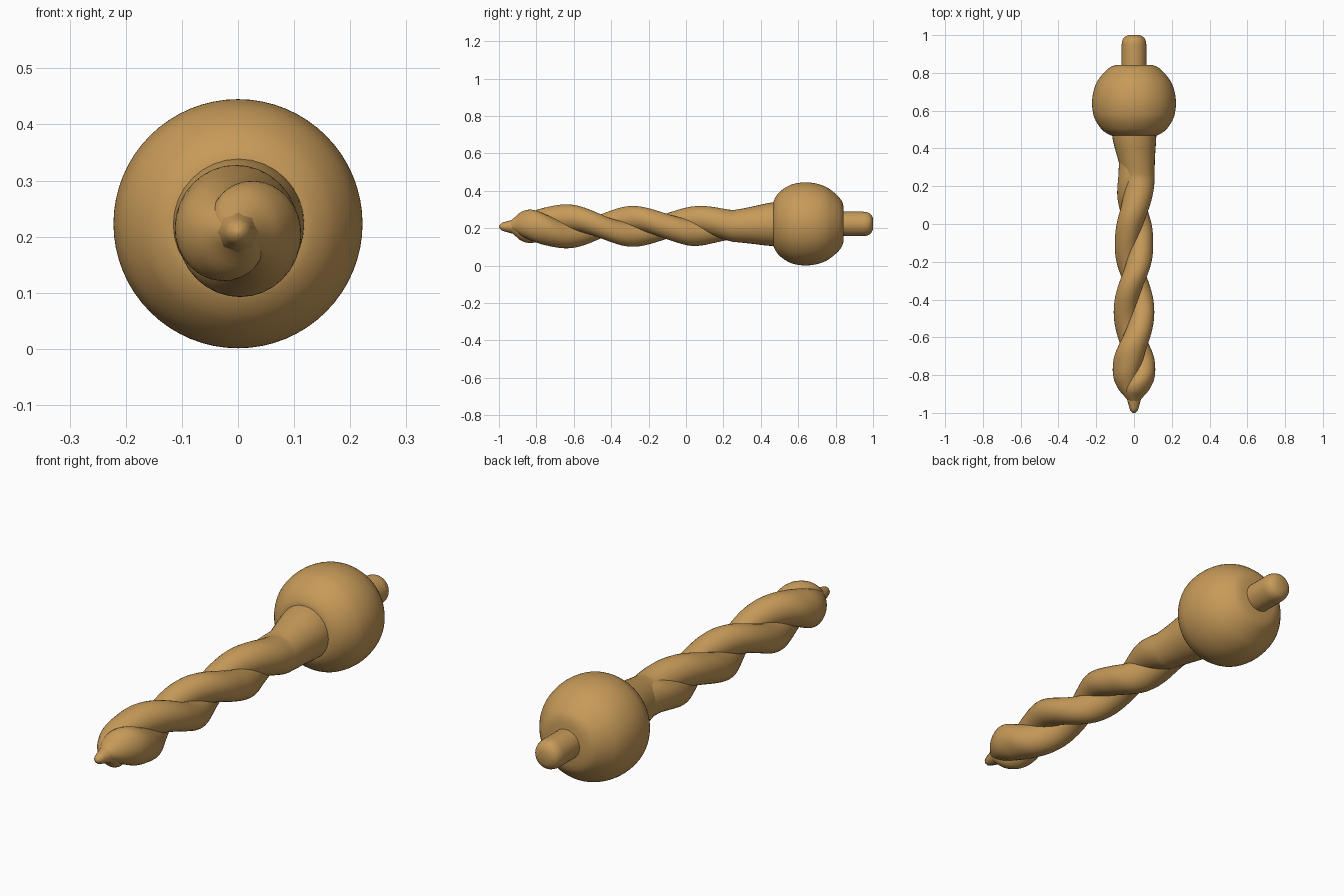
import bpy, bmesh, math

if "Cube" in bpy.data.objects:
    bpy.data.objects.remove(bpy.data.objects["Cube"])

tan = bpy.data.materials.new("tan wood")
tan.diffuse_color = (0.57, 0.325, 0.1, 1)
tan.use_nodes = True
tan.node_tree.nodes["Principled BSDF"].inputs["Base Color"].default_value = tan.diffuse_color
ZC = 0.223  # height of the long axis


def interp(keys, y):
    """Smooth interpolation of (y, value...) rows."""
    if y <= keys[0][0]:
        return keys[0][1:]
    for i in range(len(keys) - 1):
        a, b = keys[i], keys[i + 1]
        if y <= b[0]:
            p, n = keys[max(i - 1, 0)], keys[min(i + 2, len(keys) - 1)]
            h = b[0] - a[0]
            t = (y - a[0]) / h
            out = []
            for k in range(1, len(a)):
                m0 = (b[k] - p[k]) / (b[0] - p[0]) * h
                m1 = (n[k] - a[k]) / (n[0] - a[0]) * h
                out.append((2*t**3 - 3*t**2 + 1) * a[k] + (t**3 - 2*t**2 + t) * m0
                           + (3*t**2 - 2*t**3) * b[k] + (t**3 - t**2) * m1)
            return out
    return keys[-1][1:]


def tube(name, rings, sides, angle=40):
    """Skin ellipses (x, y, z, radial r, tangential r, turn) lying across the y axis."""
    bm = bmesh.new()
    loops = []
    for x, y, z, r, s, turn in rings:
        loop = []
        for i in range(sides):
            t = 2 * math.pi * i / sides - turn
            u, v = r * math.cos(t), s * math.sin(t)
            loop.append(bm.verts.new((x + u * math.cos(turn) - v * math.sin(turn), y,
                                      z + u * math.sin(turn) + v * math.cos(turn))))
        loops.append(loop)
    for a, b in zip(loops, loops[1:]):
        for i in range(sides):
            j = (i + 1) % sides
            bm.faces.new((a[i], a[j], b[j], b[i]))
    bm.faces.new(loops[0])
    bm.faces.new(loops[-1])
    bmesh.ops.recalc_face_normals(bm, faces=bm.faces[:])
    me = bpy.data.meshes.new(name)
    bm.to_mesh(me)
    bm.free()
    ob = bpy.data.objects.new(name, me)
    bpy.context.collection.objects.link(ob)
    me.materials.append(tan)
    bpy.ops.object.select_all(action='DESELECT')
    ob.select_set(True)
    bpy.context.view_layer.objects.active = ob
    bpy.ops.object.shade_smooth_by_angle(angle=math.radians(angle))
    return ob


def lathe(name, keys, sides, steps, z=ZC, angle=40):
    y0, y1 = keys[0][0], keys[-1][0]
    rings = []
    for i in range(steps + 1):
        y = y0 + (y1 - y0) * i / steps
        r = max(interp(keys, y)[0], 0.001)
        rings.append((0, y, z, r, r, 0))
    return tube(name, rings, sides, angle)


def strand(name, keys, phase):
    """Twisted strand from (y, offset, radial r, tangential r) rows."""
    rings, n = [], 130
    for i in range(n + 1):
        y = keys[0][0] + (keys[-1][0] - keys[0][0]) * i / n
        off, r, s = interp(keys, y)
        a = math.pi / 2 - math.pi * (min(y, 0.25) + 0.28) / 0.35 + phase
        zc = interp([(-1, 0.210), (0.2, 0.212), (0.5, ZC)], y)[0]
        rings.append((off * math.cos(a), y, zc + off * math.sin(a), r, s, a))
    return tube(name, rings, 32, 60)


# ball with flattened ends
lathe("ball", [(0.468, 0.12), (0.478, 0.142), (0.50, 0.170), (0.54, 0.199), (0.58, 0.215),
               (0.64, 0.222), (0.70, 0.215), (0.75, 0.197), (0.79, 0.169), (0.82, 0.140),
               (0.835, 0.118), (0.843, 0.09)], 64, 60)

# peg with rounded end
lathe("peg", [(0.80, 0.065), (0.95, 0.065), (0.975, 0.060), (0.99, 0.049), (1.0, 0.03)], 32, 40)

# two twisted strands; the first one swells into the neck below the ball
shared = [(-0.945, 0.003, 0.022, 0.022), (-0.92, 0.008, 0.036, 0.042), (-0.88, 0.020, 0.060, 0.068),
          (-0.82, 0.034, 0.073, 0.084), (-0.74, 0.041, 0.074, 0.084), (-0.65, 0.045, 0.073, 0.077),
          (-0.45, 0.045, 0.062, 0.064), (-0.28, 0.043, 0.066, 0.067), (-0.10, 0.037, 0.064, 0.068),
          (0.04, 0.036, 0.071, 0.073)]
strand("main_strand", shared + [(0.25, 0.024, 0.085, 0.085), (0.35, 0.012, 0.099, 0.099),
                                (0.44, 0.003, 0.114, 0.114), (0.50, 0.0, 0.119, 0.119)], math.pi)
strand("second_strand", shared + [(0.25, 0.017, 0.066, 0.072), (0.36, 0.008, 0.072, 0.076),
                                  (0.45, 0.0, 0.08, 0.08)], 0)

# small faceted tip
lathe("tip", [(-1.0, 0.006), (-0.99, 0.018), (-0.96, 0.028), (-0.925, 0.037), (-0.86, 0.04)],
      8, 10, z=0.208, angle=60)
